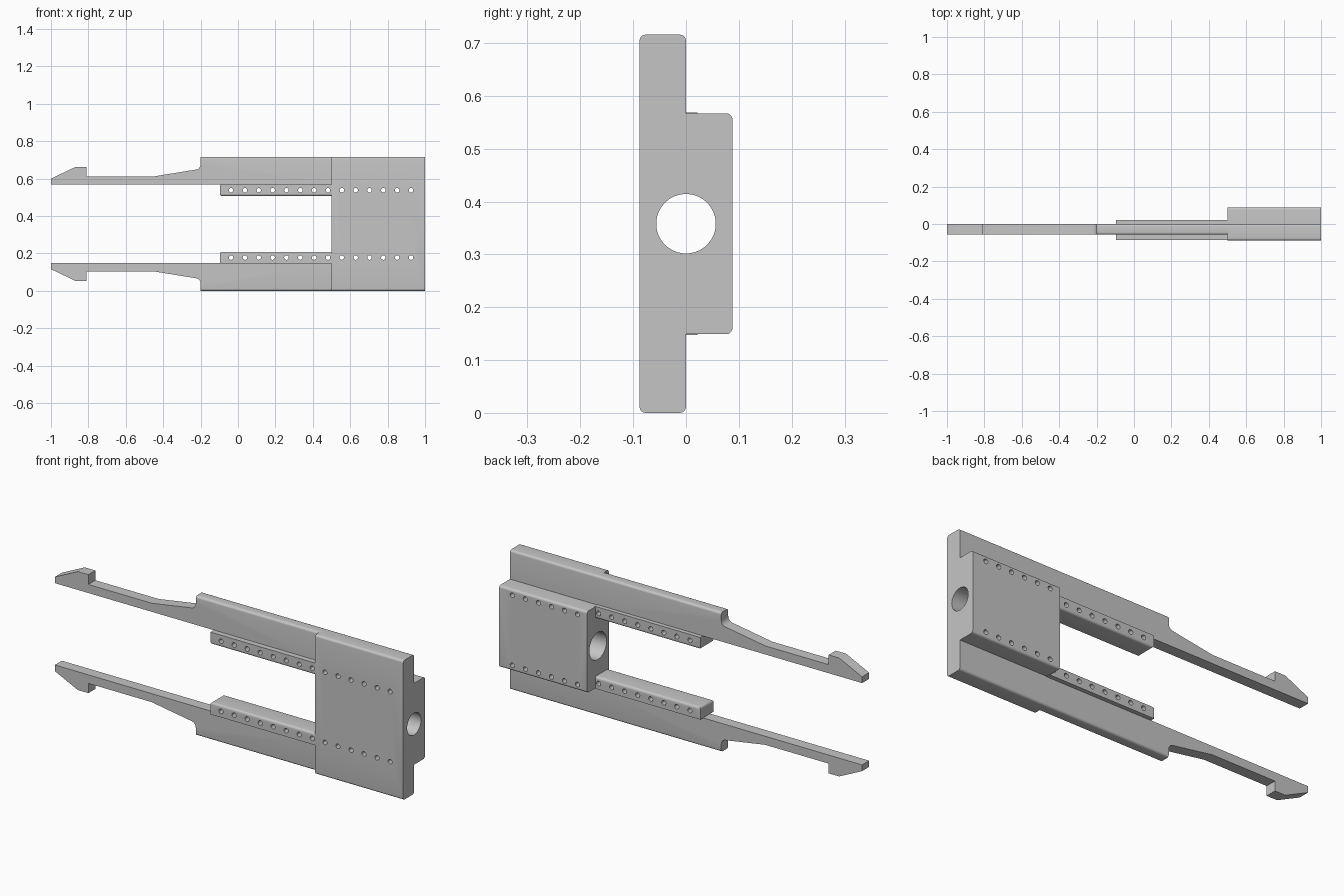
import bpy, bmesh, math
from mathutils import Matrix, Vector

cube = bpy.data.objects.get("Cube")
if cube:
    bpy.data.objects.remove(cube, do_unlink=True)

grey = bpy.data.materials.new("machined_grey")
grey.use_nodes = True
colour = (0.56, 0.56, 0.56, 1)
grey.diffuse_color = colour
grey.node_tree.nodes["Principled BSDF"].inputs["Base Color"].default_value = colour

MID = 0.358           # mirror height of the whole assembly
HOLE_Z = 0.18         # distance of the hole rows from the mid height


def finish(name, bm):
    bmesh.ops.recalc_face_normals(bm, faces=bm.faces)
    mesh = bpy.data.meshes.new(name)
    bm.to_mesh(mesh)
    bm.free()
    mesh.materials.append(grey)
    obj = bpy.data.objects.new(name, mesh)
    bpy.context.collection.objects.link(obj)
    return obj


def extrude(name, points, direction, round_rule, radius):
    """Extrude a closed profile and round the edges that the rule picks."""
    bm = bmesh.new()
    face = bm.faces.new([bm.verts.new(p) for p in points])
    result = bmesh.ops.extrude_face_region(bm, geom=[face], use_keep_orig=True)
    top = [v for v in result["geom"] if isinstance(v, bmesh.types.BMVert)]
    bmesh.ops.translate(bm, verts=top, vec=direction)
    bmesh.ops.recalc_face_normals(bm, faces=bm.faces)
    edges = [e for e in bm.edges if round_rule(e)]
    bmesh.ops.bevel(bm, geom=edges, offset=radius, segments=5,
                    profile=0.5, affect='EDGES')
    return finish(name, bm)


def along_x(e):
    a, b = (v.co for v in e.verts)
    return abs((b - a).normalized().x) > 0.99


def from_mid(v):
    return abs(v.co.z - MID)


def cylinder(bm, centre, radius, depth, axis, sides, end_radius=None):
    turn = Vector((0, 0, 1)).rotation_difference(Vector(axis)).to_matrix().to_4x4()
    bmesh.ops.create_cone(bm, cap_ends=True, segments=sides, radius1=radius,
                          radius2=end_radius or radius, depth=depth,
                          matrix=Matrix.Translation(centre) @ turn)


def select_only(obj):
    bpy.ops.object.select_all(action='DESELECT')
    obj.select_set(True)
    bpy.context.view_layer.objects.active = obj


def smooth(obj):
    select_only(obj)
    bpy.ops.object.shade_smooth_by_angle(angle=math.radians(30))


# Gripper body: T-shaped section with a wide front plate and a rear block
half = [(-0.088, 0.358), (0, 0.358), (0, 0.209), (0.088, 0.209)]
section = half + [(y, -z) for y, z in reversed(half)]
body = extrude("gripper_body", [(0.5, y, MID + z) for y, z in section], (0.5, 0, 0),
               lambda e: along_x(e) and abs(e.verts[0].co.y) + from_mid(e.verts[0]) > 0.22,
               0.012)

# Arm outline as distance from the mid height, with a filleted shoulder and a hook
outline = [(-1, 0.21), (0.505, 0.21), (0.505, 0.358), (-0.2, 0.358)]
for i in range(7):
    t = math.radians(15 * i)
    outline.append((-0.228 + 0.028 * math.cos(t), 0.318 - 0.028 * math.sin(t)))
outline += [(-0.45, 0.254), (-0.81, 0.254), (-0.81, 0.304), (-0.87, 0.304), (-1, 0.242)]

parts = [body]
for side, s in (("upper", 1), ("lower", -1)):
    # Finger arm with rounded outer edges on its thick part
    arm = extrude(side + "_arm", [(x, -0.057, MID + s * d) for x, d in outline], (0, 0.057, 0),
                  lambda e: along_x(e) and from_mid(e.verts[0]) > 0.35, 0.012)
    smooth(arm)

    # Guide rail along the inner edge of the arm, rounded on its inner side
    ends = [(-0.085, 0.149), (0.022, 0.149), (0.022, 0.211), (-0.085, 0.211)]
    rail = extrude(side + "_rail", [(-0.097, y, MID + s * d) for y, d in ends], (0.6, 0, 0),
                   lambda e: all(from_mid(v) < 0.16 for v in e.verts)
                   and min(v.co.x for v in e.verts) < 0, 0.012)
    parts.append(rail)

# Cutter for the two rows of pin holes and the central bore, wider at its inner mouth
bm = bmesh.new()
for s in (1, -1):
    for i in range(14):
        cylinder(bm, (-0.037 + 0.074 * i, 0, MID + s * HOLE_Z), 0.012, 0.4, (0, 1, 0), 20)
cylinder(bm, (0.75, 0, MID), 0.07, 0.52, (1, 0, 0), 48, 0.056)
cutter = finish("hole_cutter", bm)
cutter.hide_render = True

for obj in parts:
    cut = obj.modifiers.new("holes", 'BOOLEAN')
    cut.operation = 'DIFFERENCE'
    cut.solver = 'EXACT'
    cut.object = cutter
    select_only(obj)
    bpy.ops.object.modifier_apply(modifier=cut.name)
    smooth(obj)
bpy.data.objects.remove(cutter, do_unlink=True)
